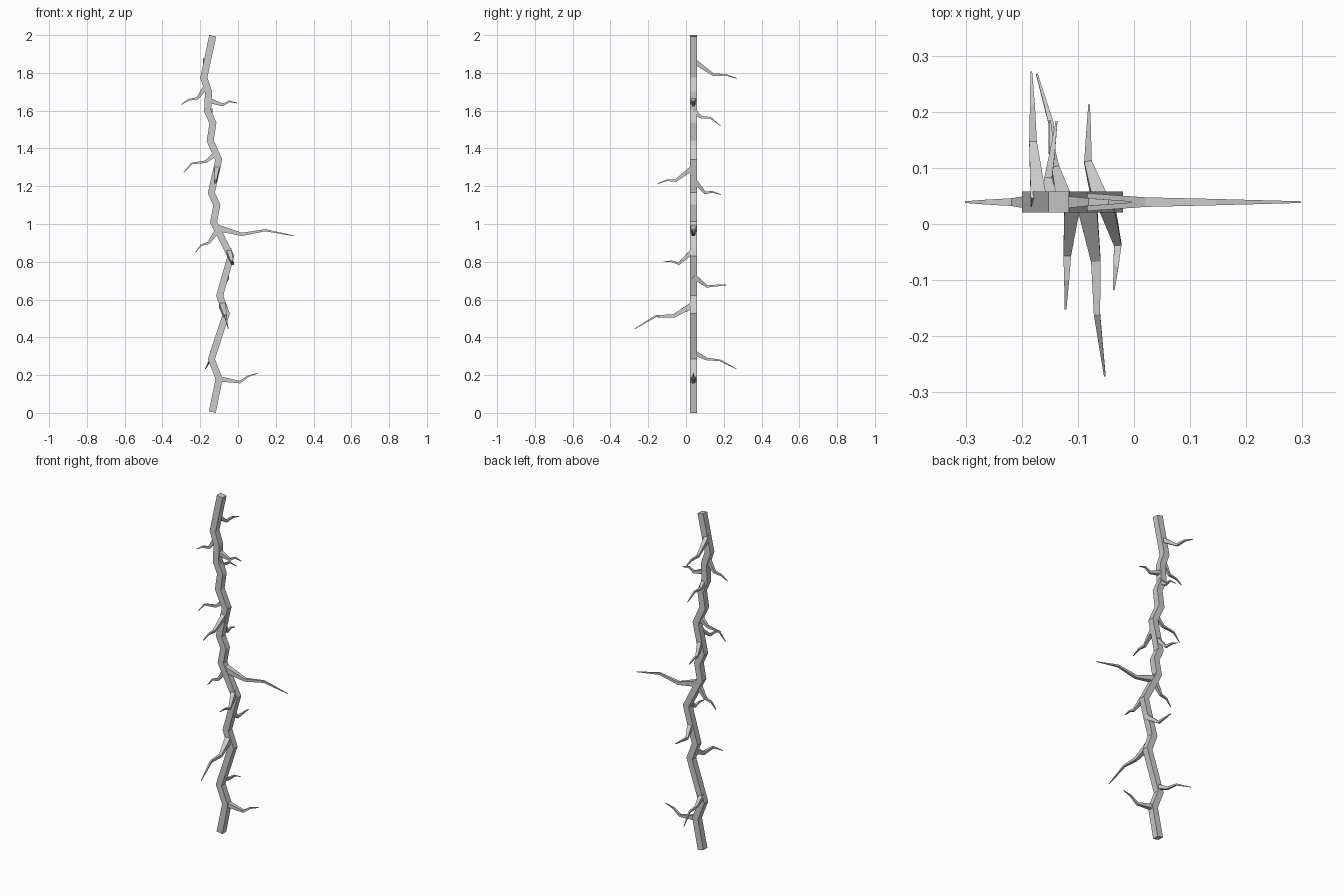
import bpy, bmesh
from mathutils import Vector

Y = 0.039  # depth of the main crack's centre line


def sweep(name, pts, halves, side):
    """Square-section tube through pts; halves = half-width at each point."""
    pts = [Vector(p) for p in pts]
    bm = bmesh.new()
    rings = []
    for i, (p, h) in enumerate(zip(pts, halves)):
        t = Vector((0, 0, 0))
        if i > 0:
            t += (p - pts[i - 1]).normalized()
        if i < len(pts) - 1:
            t += (pts[i + 1] - p).normalized()
        t.normalize()
        s = Vector(side)
        s = (s - t * s.dot(t)).normalized()
        u = t.cross(s)
        rings.append([bm.verts.new(p + (s * a + u * b) * h)
                      for a, b in ((1, 1), (-1, 1), (-1, -1), (1, -1))])
    for a, b in zip(rings, rings[1:]):
        for k in range(4):
            n = (k + 1) % 4
            bm.faces.new((a[k], a[n], b[n], b[k]))
    bm.faces.new(rings[0][::-1])
    bm.faces.new(rings[-1])
    bmesh.ops.recalc_face_normals(bm, faces=bm.faces[:])
    me = bpy.data.meshes.new(name)
    bm.to_mesh(me)
    bm.free()
    ob = bpy.data.objects.new(name, me)
    bpy.context.collection.objects.link(ob)
    return ob


# zigzag main stem (x, z)
stem = [(-.136, .004), (-.100, .18), (-.141, .285), (-.062, .525), (-.097, .62),
        (-.038, .83), (-.129, 1.01), (-.112, 1.10), (-.141, 1.165), (-.102, 1.34),
        (-.147, 1.44), (-.133, 1.535), (-.161, 1.60), (-.156, 1.70), (-.181, 1.775),
        (-.134, 1.996)]
sweep("stem", [(x, Y, z) for x, z in stem], [.0188] * len(stem), (0, 1, 0))

# twigs growing sideways, in the plane of the stem (x, z)
side_twigs = [
    [(-.10, .18), (.01, .163), (.055, .195), (.105, .21)],
    [(-.11, .965), (-.155, .90), (-.195, .888), (-.225, .85)],
    [(-.11, .98), (.02, .945), (.145, .967), (.297, .937)],
    [(-.115, 1.375), (-.17, 1.33), (-.245, 1.32), (-.287, 1.272)],
    [(-.165, 1.735), (-.215, 1.665), (-.26, 1.658), (-.30, 1.633)],
    [(-.155, 1.655), (-.08, 1.63), (-.045, 1.65), (-.005, 1.64)],
]
# twigs growing backward and forward (x, y, z)
depth_twigs = [
    [(-.170, Y, 1.865), (-.180, .145, 1.79), (-.181, .21, 1.79), (-.183, .271, 1.77)],
    [(-.150, Y, 1.60), (-.153, .08, 1.565), (-.145, .13, 1.562), (-.138, .183, 1.52)],
    [(-.125, Y, 1.235), (-.140, .10, 1.165), (-.147, .14, 1.17), (-.150, .185, 1.156)],
    [(-.060, Y, .725), (-.082, .11, .67), (-.081, .16, .674), (-.080, .213, .677)],
    [(-.132, Y, .32), (-.145, .11, .285), (-.148, .18, .278), (-.173, .267, .233)],
    [(-.110, Y, 1.30), (-.119, -.055, 1.23), (-.120, -.10, 1.232), (-.122, -.152, 1.213)],
    [(-.050, Y, .86), (-.029, -.037, .79), (-.032, -.075, .802), (-.036, -.118, .80)],
    [(-.084, Y, .573), (-.068, -.065, .513), (-.066, -.16, .512), (-.052, -.271, .445)],
]
for i, tw in enumerate(side_twigs):
    k = 1.25 if i == 2 else 1.0
    sweep(f"side_twig_{i + 1}", [(x, Y, z) for x, z in tw],
          [.014 * k, .0068 * k, .0045 * k, .0015], (0, 1, 0))
for i, tw in enumerate(depth_twigs):
    k = 1.25 if i == 7 else 1.0
    sweep(f"depth_twig_{i + 1}", tw, [.014 * k, .0068 * k, .0045 * k, .0015], (1, 0, 0))
